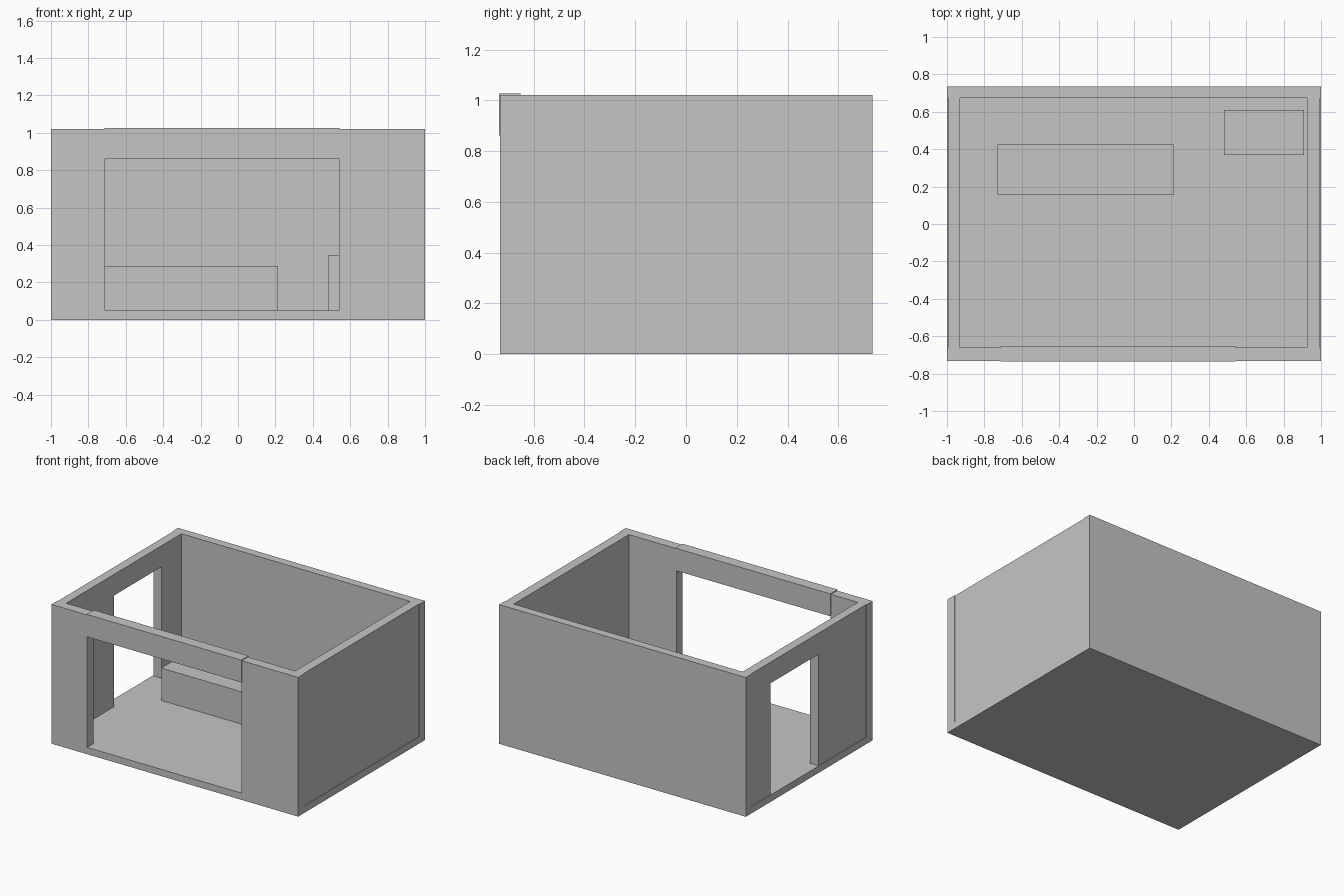
import bpy
import bmesh

cube = bpy.data.objects.get("Cube")
if cube:
    bpy.data.objects.remove(cube, do_unlink=True)

grey = bpy.data.materials.new("plain_grey")
grey.use_nodes = True
colour = (0.56, 0.56, 0.56, 1)
grey.diffuse_color = colour
grey.node_tree.nodes["Principled BSDF"].inputs["Base Color"].default_value = colour

FLOOR, TOP, HEAD = 0.05, 1.02, 0.865
FRONT, BACK = -0.732, 0.735
FRONT_IN, BACK_IN = -0.66, 0.673
DOOR_L, DOOR_R = -0.71, 0.54


def prism(name, outline, x0, x1):
    """Extrude a (y, z) outline from x0 to x1."""
    bm = bmesh.new()
    face = bm.faces.new([bm.verts.new((x0, y, z)) for y, z in outline])
    grown = bmesh.ops.extrude_face_region(bm, geom=[face])["geom"]
    verts = [g for g in grown if isinstance(g, bmesh.types.BMVert)]
    bmesh.ops.translate(bm, verts=verts, vec=(x1 - x0, 0, 0))
    bmesh.ops.recalc_face_normals(bm, faces=bm.faces)
    mesh = bpy.data.meshes.new(name)
    bm.to_mesh(mesh)
    bm.free()
    mesh.materials.append(grey)
    obj = bpy.data.objects.new(name, mesh)
    bpy.context.collection.objects.link(obj)
    return obj


def box(name, x, y, z):
    return prism(name, [(y[0], z[0]), (y[1], z[0]), (y[1], z[1]), (y[0], z[1])], *x)


# Floor slab and back wall
box("floor", (-1, 1), (FRONT, BACK), (0, FLOOR))
box("back_wall", (-1, 1), (BACK_IN, BACK), (FLOOR, TOP))

# Front wall: two piers and a slightly proud lintel over the wide opening
box("front_pier_right", (-1, DOOR_L), (FRONT, FRONT_IN), (FLOOR, TOP))
box("front_pier_left", (DOOR_R, 1), (FRONT, FRONT_IN), (FLOOR, TOP))
box("front_lintel", (DOOR_L - 0.003, DOOR_R + 0.003), (-0.736, -0.653), (HEAD - 0.003, 1.026))

# Side walls, set back a little from the slab edge; one has a doorway
box("solid_side_wall", (0.925, 0.995), (FRONT_IN, BACK_IN), (FLOOR, TOP))
prism("doorway_side_wall", [
    (FRONT_IN, FLOOR), (-0.11, FLOOR), (-0.11, HEAD), (0.44, HEAD),
    (0.44, FLOOR), (BACK_IN, FLOOR), (BACK_IN, TOP), (FRONT_IN, TOP),
], -0.995, -0.93)

# Furniture blocks
box("long_counter", (-0.73, 0.21), (0.155, 0.425), (FLOOR, 0.287))
box("corner_cabinet", (0.48, 0.91), (0.37, 0.61), (FLOOR, 0.347))
